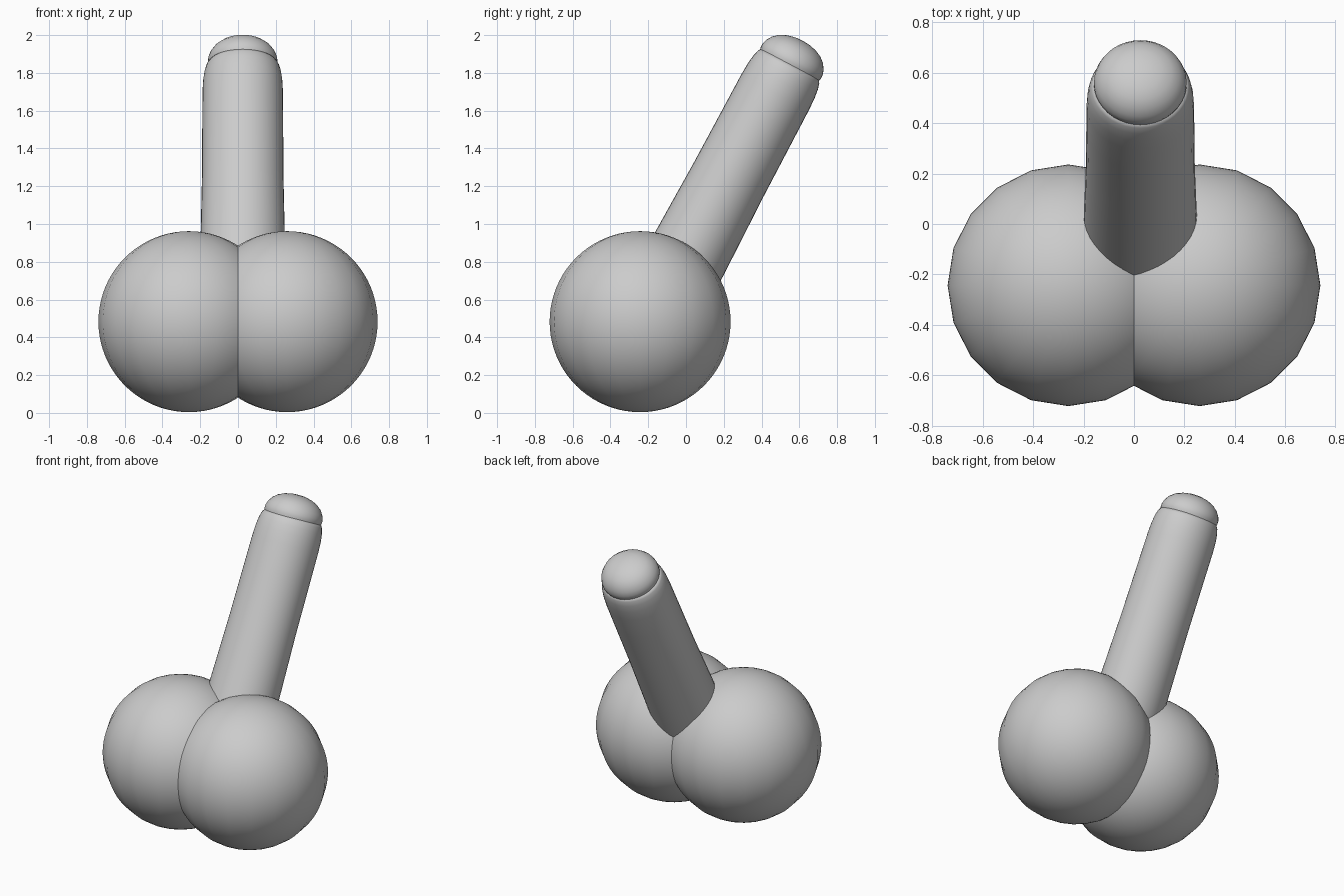
import bpy, bmesh, math
from mathutils import Matrix

if "Cube" in bpy.data.objects:
    bpy.data.objects.remove(bpy.data.objects["Cube"])

TILT = math.radians(28)
AXIS = Matrix.Translation((0.025, -0.336, 0.178)) @ Matrix.Rotation(-TILT, 4, 'X')


def finish(obj, angle):
    bpy.ops.object.select_all(action='DESELECT')
    obj.select_set(True)
    bpy.context.view_layer.objects.active = obj
    bpy.ops.object.shade_smooth_by_angle(angle=math.radians(angle))


def lathe(name, profile, y_scale, steps=40):
    """Revolve (radius, height) points, then lean them along the tilted axis."""
    bm = bmesh.new()
    verts = [bm.verts.new((r, 0, h)) for r, h in profile]
    edges = [bm.edges.new(p) for p in zip(verts, verts[1:])]
    bmesh.ops.spin(bm, geom=verts + edges, axis=(0, 0, 1), cent=(0, 0, 0),
                   angle=math.tau, steps=steps)
    bmesh.ops.remove_doubles(bm, verts=bm.verts, dist=0.0005)
    bmesh.ops.scale(bm, vec=(1, y_scale, 1), verts=bm.verts)
    bmesh.ops.recalc_face_normals(bm, faces=bm.faces)
    mesh = bpy.data.meshes.new(name)
    bm.to_mesh(mesh)
    bm.free()
    obj = bpy.data.objects.new(name, mesh)
    bpy.context.collection.objects.link(obj)
    obj.matrix_world = AXIS
    finish(obj, 60)
    return obj


# Two overlapping base spheres
for side, label in ((-1, "left"), (1, "right")):
    bpy.ops.mesh.primitive_uv_sphere_add(segments=20, ring_count=40, radius=0.479,
                                         location=(side * 0.26, -0.243, 0.483))
    ball = bpy.context.object
    ball.name = f"base_sphere_{label}"
    finish(ball, 40)

# Leaning tapered column with a rolled rim
lathe("column", [(0, 0.5), (0.228, 0.5), (0.224, 0.8), (0.216, 1.2), (0.214, 1.55),
                 (0.213, 1.72), (0.210, 1.79), (0.203, 1.84), (0.194, 1.872),
                 (0.184, 1.888), (0.174, 1.889), (0.165, 1.875), (0.16, 1.85)], 0.95)

# Rounded cap set into the rim
lathe("domed_cap", [(0.165, 1.84), (0.176, 1.87), (0.184, 1.90), (0.183, 1.92),
                    (0.175, 1.945), (0.155, 1.975), (0.125, 2.0), (0.085, 2.018),
                    (0.04, 2.028), (0, 2.03)], 0.98)
